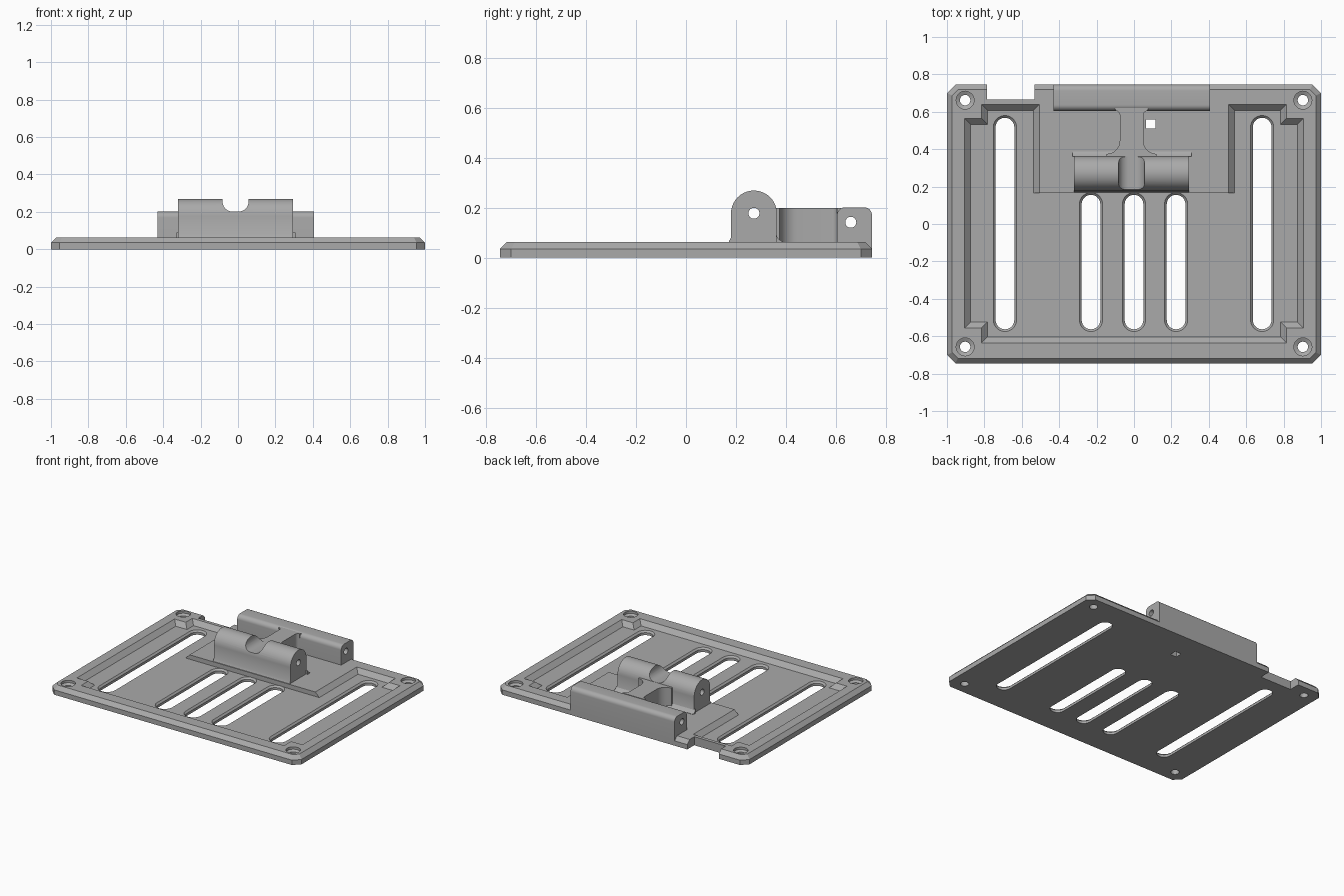
import bpy, bmesh, math
from mathutils import Vector

default = bpy.data.objects.get("Cube")
if default:
    bpy.data.objects.remove(default)

mat = bpy.data.materials.new("satin_grey")
mat.use_nodes = True
GREY = (0.40, 0.40, 0.40, 1)
mat.diffuse_color = GREY
mat.node_tree.nodes["Principled BSDF"].inputs["Base Color"].default_value = GREY

TOP, FLOOR = 0.062, 0.03
PAD_FRONT = 0.165


def loft(name, rings):
    """Closed solid through matching rings of 3D points."""
    bm = bmesh.new()
    loops = [[bm.verts.new(p) for p in ring] for ring in rings]
    n = len(loops[0])
    for a, b in zip(loops, loops[1:]):
        for i in range(n):
            j = (i + 1) % n
            bm.faces.new((a[i], a[j], b[j], b[i]))
    bm.faces.new(loops[0][::-1])
    bm.faces.new(loops[-1])
    bmesh.ops.recalc_face_normals(bm, faces=bm.faces)
    mesh = bpy.data.meshes.new(name)
    bm.to_mesh(mesh)
    bm.free()
    mesh.materials.append(mat)
    obj = bpy.data.objects.new(name, mesh)
    bpy.context.collection.objects.link(obj)
    return obj


def at_z(pts, z):
    return [(x, y, z) for x, y in pts]


def arc(cx, cy, r, start, end, steps=10):
    angles = [math.radians(start + (end - start) * i / steps) for i in range(steps + 1)]
    return [(cx + r * math.cos(a), cy + r * math.sin(a)) for a in angles]


def combine(target, tool, operation="DIFFERENCE"):
    mod = target.modifiers.new("combine", "BOOLEAN")
    mod.operation, mod.solver, mod.object = operation, "EXACT", tool
    bpy.context.view_layer.objects.active = target
    bpy.ops.object.modifier_apply(modifier=mod.name)
    bpy.data.objects.remove(tool)


def box(name, x0, x1, y0, y1, z0, z1):
    pts = [(x0, y0), (x1, y0), (x1, y1), (x0, y1)]
    return loft(name, [at_z(pts, z0), at_z(pts, z1)])


def along_x(name, profile, x0, x1):
    return loft(name, [[(x, y, z) for y, z in profile] for x in (x0, x1)])


def capsule(x, y0, y1, r):
    return arc(x, y1 - r, r, 0, 180, 14) + arc(x, y0 + r, r, 180, 360, 14)


def octagon(inset):
    w, d, c = 1 - inset, 0.745 - inset, 0.045 - inset * 0.5
    return [(-w + c, -d), (w - c, -d), (w, -d + c), (w, d - c),
            (w - c, d), (-w + c, d), (-w, d - c), (-w, -d + c)]


def inset_square_path(pts, d):
    """Inset a right-angled path, leaving the pad's front wall upright."""
    out = []
    for i, p in enumerate(pts):
        q = Vector(p)
        for a, b in ((pts[i - 1], p), (p, pts[(i + 1) % len(pts)])):
            if a[1] == b[1] == PAD_FRONT:
                continue
            e = (Vector(b) - Vector(a)).normalized()
            q += Vector((-e.y, e.x)) * d
        out.append(tuple(q))
    return out


# Plate with chamfered upper rim and clipped corners
plate = loft("base_plate", [at_z(octagon(0), 0), at_z(octagon(0), 0.035),
                            at_z(octagon(0.027), TOP)])

# Sloped recess wrapping around the raised rear pad and the corner bosses
half = [(0.815, -0.635), (0.815, -0.555), (0.905, -0.555), (0.905, 0.565),
        (0.815, 0.565), (0.815, 0.64), (0.505, 0.64), (0.505, PAD_FRONT)]
path = half + [(-x, y) for x, y in reversed(half)]
combine(plate, loft("recess_cutter", [at_z(inset_square_path(path, 0.032), FLOOR),
                                      at_z(inset_square_path(path, -0.018), 0.08)]))

# Slots with a chamfered mouth
for x, y1 in ((-0.69, 0.58), (0.685, 0.58), (-0.23, 0.168), (0, 0.168), (0.225, 0.168)):
    inner = capsule(x, -0.563, y1 - 0.012, 0.05)
    outer = capsule(x, -0.575, y1, 0.062)
    combine(plate, loft("slot_cutter", [at_z(inner, -0.1), at_z(inner, FLOOR - 0.012),
                                        at_z(outer, FLOOR), at_z(outer, FLOOR + 0.001)]))

# Countersunk corner screw holes
for x in (-0.903, 0.903):
    for y in (-0.657, 0.662):
        rings = [at_z(arc(x, y, r, 0, 345, 23), z) for r, z in
                 ((0.028, -0.1), (0.028, 0.035), (0.048, 0.045), (0.048, 0.1))]
        combine(plate, loft("screw_cutter", rings))

# Rear edge notch and small square hole
combine(plate, box("notch_cutter", -0.785, -0.532, 0.665, 0.9, -0.1, 0.2))
combine(plate, box("square_cutter", 0.065, 0.115, 0.51, 0.56, -0.1, 0.2))

# Front hinge barrel: domed section, small flare at the foot
BASE = 0.05
dome = ([(0.168, BASE), (0.172, TOP + 0.004), (0.18, 0.08)]
        + arc(0.272, 0.177, 0.092, 180, 0, 20)
        + [(0.364, 0.085), (0.374, TOP + 0.004), (0.378, BASE)])
barrel = along_x("front_hinge_barrel", dome, -0.32, 0.295)

# Round-bottomed saddle across the barrel
saddle = ([(-0.083, 0.4)] + arc(-0.028, 0.256, 0.055, 180, 270)
          + arc(0.002, 0.256, 0.055, 270, 360) + [(0.057, 0.4)])
combine(barrel, loft("saddle_cutter", [[(x, y, z) for x, z in saddle] for y in (0.1, 0.45)]))
combine(barrel, along_x("pin_cutter", arc(0.272, 0.178, 0.022, 0, 345, 23), -0.5, 0.5))

# Rear hinge block with rounded upper edges
block_profile = ([(0.745, 0.02), (0.745, 0.17)] + arc(0.713, 0.17, 0.032, 0, 90, 8)
                 + arc(0.637, 0.17, 0.032, 90, 180, 8) + [(0.605, 0.02)])
block = along_x("rear_hinge_block", block_profile, -0.43, 0.405)
combine(block, along_x("pin_cutter", arc(0.66, 0.142, 0.022, 0, 345, 23), -0.6, 0.6))

# Connecting neck, flaring into both hinge parts
CX = -0.013
side = ([(0.09, 0.62), (0.085, 0.605)] + arc(0.085, 0.583, 0.022, 90, 180, 6)
        + arc(0.133, 0.445, 0.07, 180, 270, 10) + [(0.133, 0.34)])
outline = [(CX + x, y) for x, y in side] + [(CX - x, y) for x, y in reversed(side)]
neck = loft("connecting_neck", [at_z(outline, BASE), at_z(outline, 0.2)])

# Fillet lip behind the barrel foot
lip_profile = [(0.36, BASE), (0.388, BASE), (0.388, 0.064), (0.374, 0.072), (0.36, 0.09)]
lip = along_x("barrel_foot_lip", lip_profile, -0.33, 0.307)

# Smooth curves, keep crisp edges
bpy.ops.object.select_all(action="DESELECT")
for obj in (plate, barrel, block, neck, lip):
    obj.select_set(True)
bpy.context.view_layer.objects.active = plate
bpy.ops.object.shade_smooth_by_angle(angle=math.radians(30))
